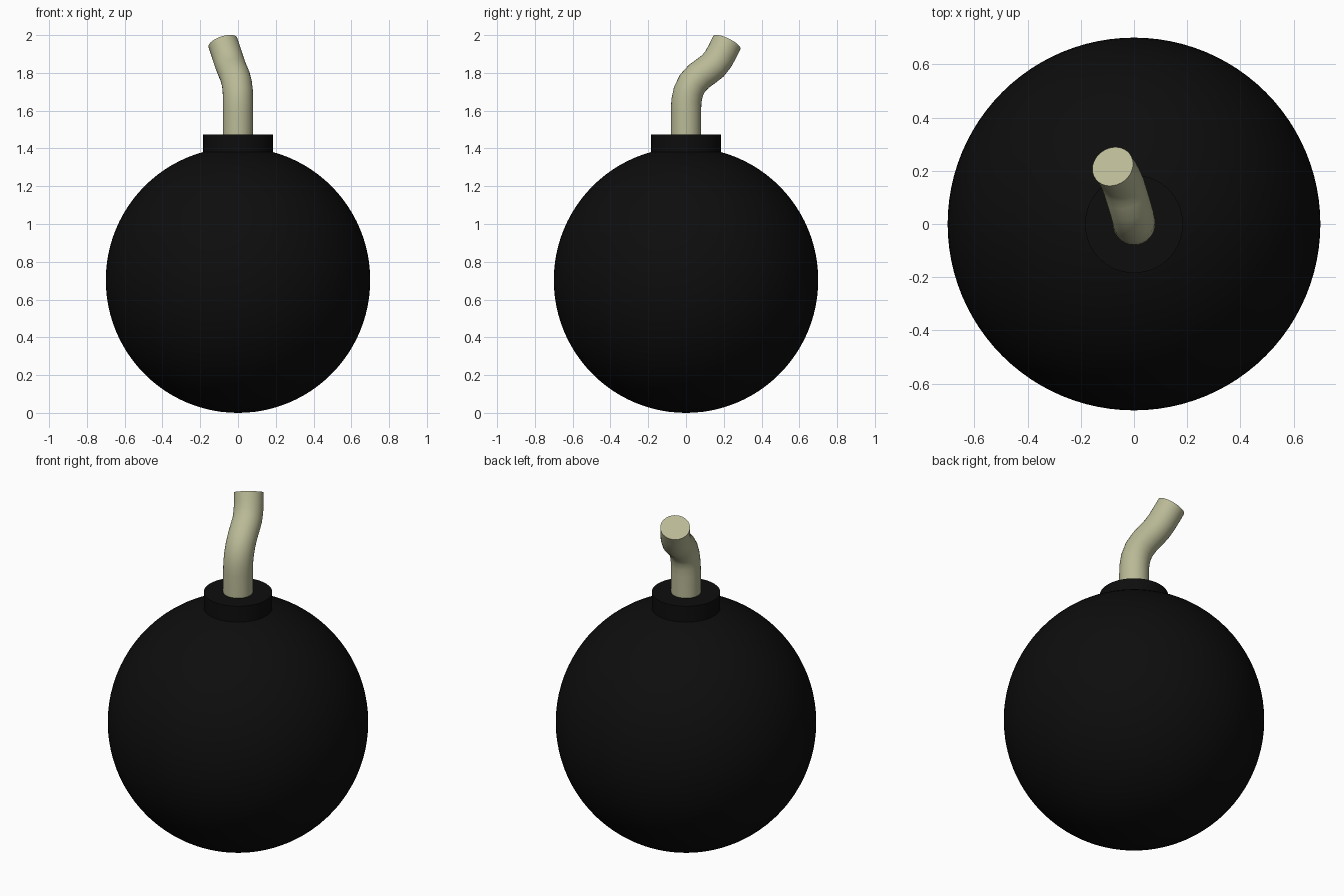
import bpy, bmesh, math
from mathutils import Vector

if "Cube" in bpy.data.objects:
    bpy.data.objects.remove(bpy.data.objects["Cube"])


def material(name, rgb):
    m = bpy.data.materials.new(name)
    m.diffuse_color = (*rgb, 1)
    m.use_nodes = True
    m.node_tree.nodes["Principled BSDF"].inputs["Base Color"].default_value = m.diffuse_color
    return m


def finish(obj, name, mat):
    obj.name = name
    obj.data.materials.append(mat)
    bpy.ops.object.select_all(action='DESELECT')
    obj.select_set(True)
    bpy.context.view_layer.objects.active = obj
    bpy.ops.object.shade_smooth_by_angle(angle=math.radians(40))


def tube(path, radius, sides=32):
    """Capped round tube swept along a list of points."""
    bm = bmesh.new()
    rings = []
    for i, p in enumerate(path):
        t = (path[min(i + 1, len(path) - 1)] - path[max(i - 1, 0)]).normalized()
        u = (Vector((1, 0, 0)) - t * t.x).normalized()
        v = t.cross(u)
        angles = [math.tau * k / sides for k in range(sides)]
        rings.append([bm.verts.new(p + radius * (u * math.cos(a) + v * math.sin(a)))
                      for a in angles])
    for a, b in zip(rings, rings[1:]):
        for k in range(sides):
            n = (k + 1) % sides
            bm.faces.new((a[k], a[n], b[n], b[k]))
    bm.faces.new(rings[0][::-1])
    bm.faces.new(rings[-1])
    mesh = bpy.data.meshes.new("tube")
    bm.to_mesh(mesh)
    bm.free()
    obj = bpy.data.objects.new("tube", mesh)
    bpy.context.collection.objects.link(obj)
    return obj


black = material("black_iron", (0.004, 0.004, 0.004))
cord = material("cord", (0.49, 0.49, 0.31))

# Round body
bpy.ops.mesh.primitive_uv_sphere_add(segments=96, ring_count=48, radius=0.70,
                                     location=(0, 0, 0.703))
body = bpy.context.object
body.scale.z = 0.703 / 0.70
finish(body, "body", black)

# Collar around the fuse
bpy.ops.mesh.primitive_cylinder_add(vertices=64, radius=0.184, depth=0.175,
                                    location=(0, 0, 1.3875))
finish(bpy.context.object, "collar", black)

# Bent fuse: straight up, leaning back and left, then turning up again
fuse_path = [Vector(p) for p in (
    (0, 0, 1.42), (0, 0, 1.60), (0, 0.002, 1.65), (-0.001, 0.012, 1.70),
    (-0.006, 0.034, 1.745), (-0.016, 0.068, 1.782), (-0.028, 0.107, 1.81),
    (-0.039, 0.142, 1.837), (-0.051, 0.17, 1.872), (-0.064, 0.193, 1.913),
    (-0.08, 0.216, 1.961))]
finish(tube(fuse_path, 0.08), "fuse", cord)
